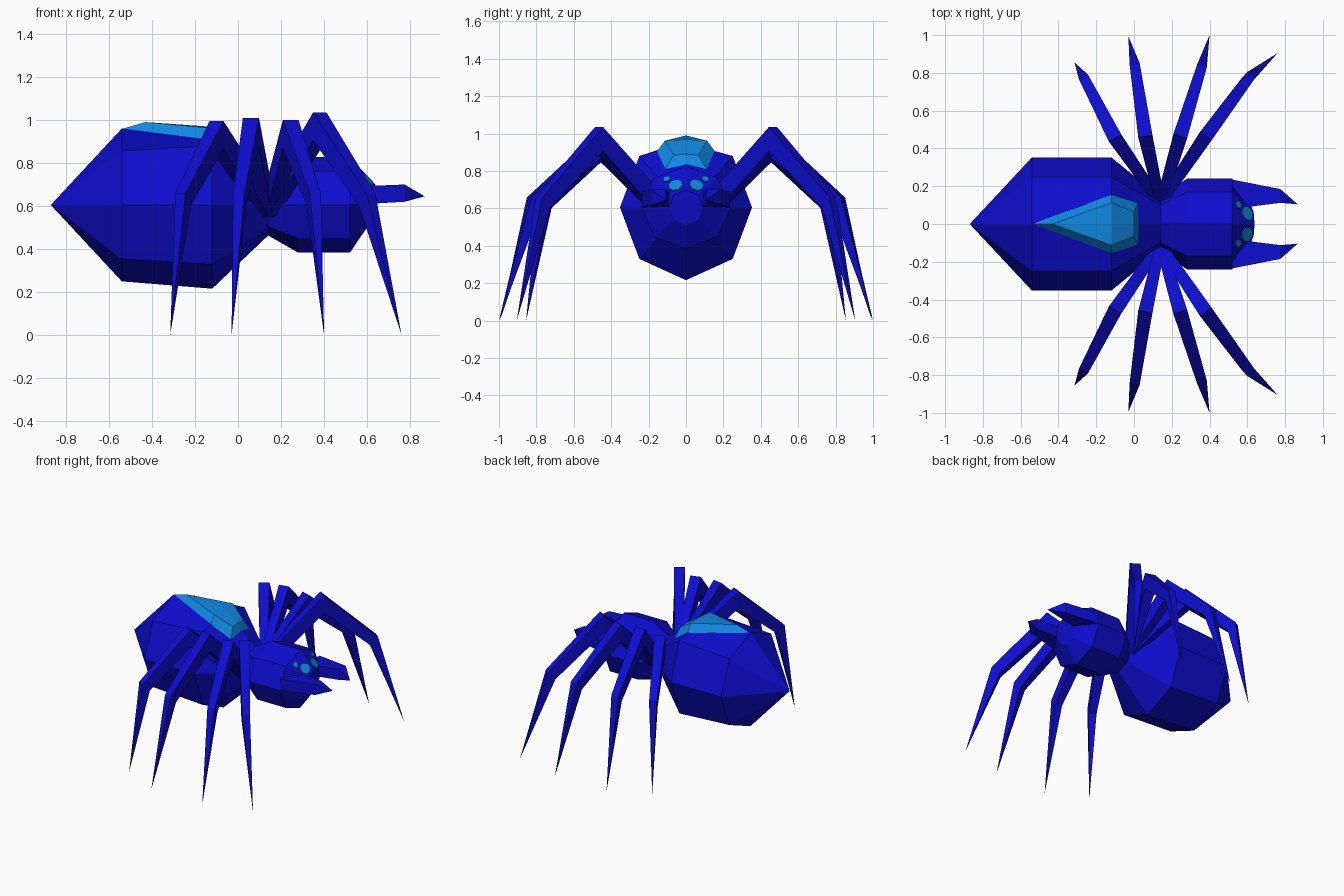
import bpy, bmesh, math
from mathutils import Vector

if "Cube" in bpy.data.objects:
    bpy.data.objects.remove(bpy.data.objects["Cube"])


def material(name, rgb):
    m = bpy.data.materials.new(name)
    m.diffuse_color = (*rgb, 1)
    m.use_nodes = True
    m.node_tree.nodes["Principled BSDF"].inputs["Base Color"].default_value = m.diffuse_color
    return m


BLUE = material("deep blue", (0.004, 0.004, 0.62))
LIGHT = material("light blue", (0.005, 0.25, 0.76))


def loft(name, rings, mat):
    """Skin a list of equal-length closed rings; a one-point ring is a tip."""
    bm = bmesh.new()
    vs = [[bm.verts.new(p) for p in r] for r in rings]
    for a, b in zip(vs, vs[1:]):
        n = max(len(a), len(b))
        for i in range(n):
            j = (i + 1) % n
            if len(a) == 1:
                bm.faces.new((a[0], b[i], b[j]))
            elif len(b) == 1:
                bm.faces.new((a[i], a[j], b[0]))
            else:
                bm.faces.new((a[i], a[j], b[j], b[i]))
    for r in (vs[0], vs[-1]):
        if len(r) > 2:
            bm.faces.new(r)
    bmesh.ops.recalc_face_normals(bm, faces=bm.faces)
    me = bpy.data.meshes.new(name)
    bm.to_mesh(me)
    bm.free()
    me.materials.append(mat)
    ob = bpy.data.objects.new(name, me)
    bpy.context.collection.objects.link(ob)
    return ob


ZC = 0.605


def octagon(x, ry, rz, top=None, tilt=0):
    pts = []
    for k in range(8):
        a = k * math.pi / 4
        dy, dz = ry * math.cos(a), rz * math.sin(a)
        if k == 2 and top:
            dz = top - ZC
        pts.append((x + tilt * dz, dy, ZC + dz))
    return pts


# Abdomen and head share the narrow waist ring
waist = octagon(0.14, 0.14, 0.142)
loft("abdomen", [[(-0.87, 0, ZC)], octagon(-0.54, 0.353, 0.355),
                 octagon(-0.12, 0.353, 0.389, top=0.95), waist], BLUE)
loft("head", [waist, octagon(0.28, 0.24, 0.222), octagon(0.52, 0.24, 0.222),
              octagon(0.622, 0.09, 0.095, tilt=0.17)], BLUE)

# Raised marking on the back of the abdomen
loft("back_marking", [
    [(-0.54, 0, 0.958), (-0.12, -0.155, 0.905), (0.02, -0.11, 0.81),
     (0.025, 0, 0.835), (0.02, 0.11, 0.81), (-0.12, 0.155, 0.905)],
    [(-0.43, 0, 0.99), (-0.12, -0.112, 0.962), (0.0, -0.065, 0.885),
     (0.0, 0, 0.89), (0.0, 0.065, 0.885), (-0.12, 0.112, 0.962)],
    [(-0.12, 0, 0.968)]], LIGHT)

# Legs: root, knee, ankle, tip; each station is a mitred square section
ROOT = Vector((0.14, 0.11, 0.58))
LEGS = [  # name, knee x/y/top z, ankle x/y, tip x/y
    ("front", (0.38, 0.465, 1.035), (0.60, 0.765), (0.76, 0.905)),
    ("front_middle", (0.245, 0.465, 1.0), (0.352, 0.81), (0.40, 1.0)),
    ("rear_middle", (0.06, 0.465, 1.01), (0.008, 0.82), (-0.03, 0.995)),
    ("rear", (-0.10, 0.455, 0.995), (-0.255, 0.755), (-0.315, 0.855)),
]


def section(c, along, width, off):
    """Rectangle centred at c, off = (outward, up) half thickness."""
    h = Vector((along[0], along[1], 0)).normalized()
    w = Vector((-h.y, h.x, 0)) * width
    t = h * off[0] + Vector((0, 0, off[1]))
    return [c + w + t, c - w + t, c - w - t, c + w - t]


for name, knee, ankle, tip in LEGS:
    k = Vector((knee[0], knee[1], knee[2] - 0.065))
    a = Vector((*ankle, 0.63))
    t = Vector((*tip, 0))
    for side, s in (("left", 1), ("right", -1)):
        rings = [section(ROOT, k - ROOT, 0.025, (-0.035, 0.03)),
                 section(k, a - ROOT, 0.038, (0, 0.065)),
                 section(a, t - k, 0.027, (0.027, 0.028)), [t]]
        rings = [[(p[0], p[1] * s, p[2]) for p in r] for r in rings]
        loft(f"{name}_leg_{side}", rings, BLUE)

# Jaws and eyes, mirrored left and right
p0 = Vector((0.52, 0, 0.827))
n = (Vector((0.52, 0.17, 0.762)) - p0).cross(Vector((0.638, 0, 0.70)) - p0).normalized()
if n.x < 0:
    n = -n
for side, s in (("left", 1), ("right", -1)):
    rings = []
    for x, y0, y1, z0, z1 in ((0.52, 0.08, 0.235, 0.605, 0.69),
                              (0.775, 0.112, 0.185, 0.62, 0.70)):
        rings.append([(x, y0 * s, z0), (x, y1 * s, z0),
                      (x, y1 * s, z1), (x, y0 * s, z1)])
    loft(f"jaw_{side}", rings + [[(0.867, 0.104 * s, 0.645)]], BLUE)

    for kind, y, z, r in (("large", 0.055, 0.722, 0.04), ("small", 0.102, 0.755, 0.02)):
        x = p0.x - (n.y * y + n.z * (z - p0.z)) / n.x
        c = Vector((x, y, z))
        u = n.cross(Vector((0, 0, 1))).normalized()
        v = n.cross(u)
        rings = []
        for d in (-0.002, 0.007):
            ring = [c + n * d + (u * math.cos(q * math.pi / 4) + v * math.sin(q * math.pi / 4)) * r
                    for q in range(8)]
            rings.append([(p.x, p.y * s, p.z) for p in ring])
        loft(f"{kind}_eye_{side}", rings, LIGHT)
